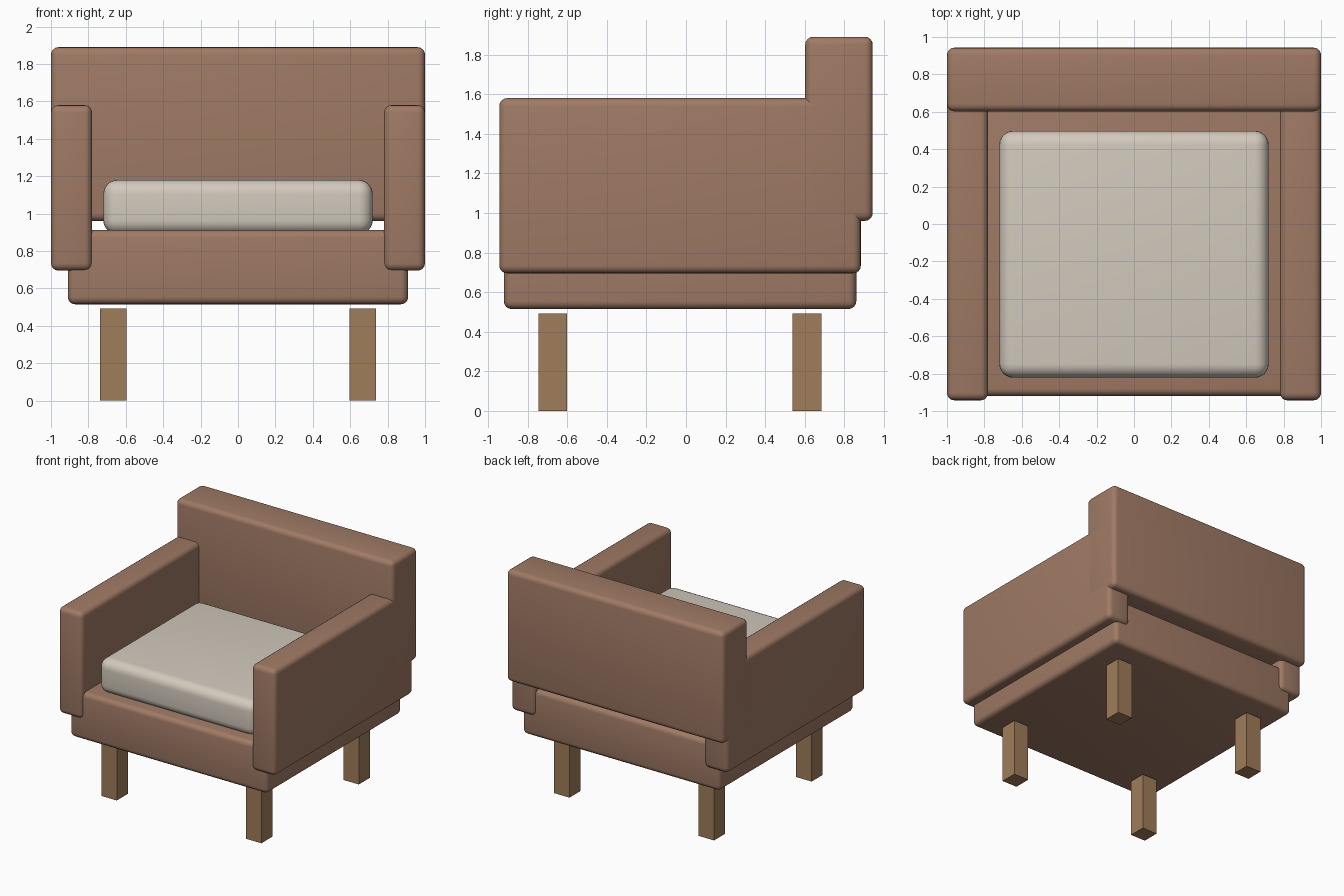
import bpy
import math

if "Cube" in bpy.data.objects:
    bpy.data.objects.remove(bpy.data.objects["Cube"])


def material(name, color):
    m = bpy.data.materials.new(name)
    m.diffuse_color = (*color, 1)
    m.use_nodes = True
    m.node_tree.nodes["Principled BSDF"].inputs["Base Color"].default_value = m.diffuse_color
    return m


fabric = material("brown_fabric", (0.35, 0.195, 0.13))
cream = material("cream_fabric", (0.65, 0.59, 0.51))
wood = material("wood", (0.35, 0.205, 0.10))


def box(name, x, y, z, mat, radius=0.0, segments=4):
    """Box from (min, max) ranges, optionally with rounded edges."""
    spans = (x, y, z)
    bpy.ops.mesh.primitive_cube_add(size=1, location=[(a + b) / 2 for a, b in spans])
    ob = bpy.context.object
    ob.name = name
    ob.scale = [b - a for a, b in spans]
    bpy.ops.object.transform_apply(location=False, rotation=False, scale=True)
    ob.data.materials.append(mat)
    if radius:
        bev = ob.modifiers.new("rounded_edges", 'BEVEL')
        bev.width = radius
        bev.segments = segments
        bpy.ops.object.modifier_apply(modifier=bev.name)
        bpy.ops.object.shade_smooth_by_angle(angle=math.radians(35))
    return ob


# Seat frame, backrest and cushion
box("seat_base", (-0.91, 0.91), (-0.92, 0.86), (0.515, 0.912), fabric, 0.04)
box("backrest", (-1, 1), (0.602, 0.943), (0.96, 1.89), fabric, 0.04)
box("seat_cushion", (-0.72, 0.72), (-0.822, 0.498), (0.89, 1.18), cream, 0.075, 6)

# Arms and legs on both sides
for side, s in (("left", -1), ("right", 1)):
    box(side + "_arm", sorted((s * 0.78, s)), (-0.943, 0.883), (0.695, 1.58), fabric, 0.04)
    for end, y in (("front", (-0.745, -0.60)), ("back", (0.537, 0.683))):
        box(f"{end}_{side}_leg", sorted((s * 0.595, s * 0.737)), y, (0, 0.492), wood)
